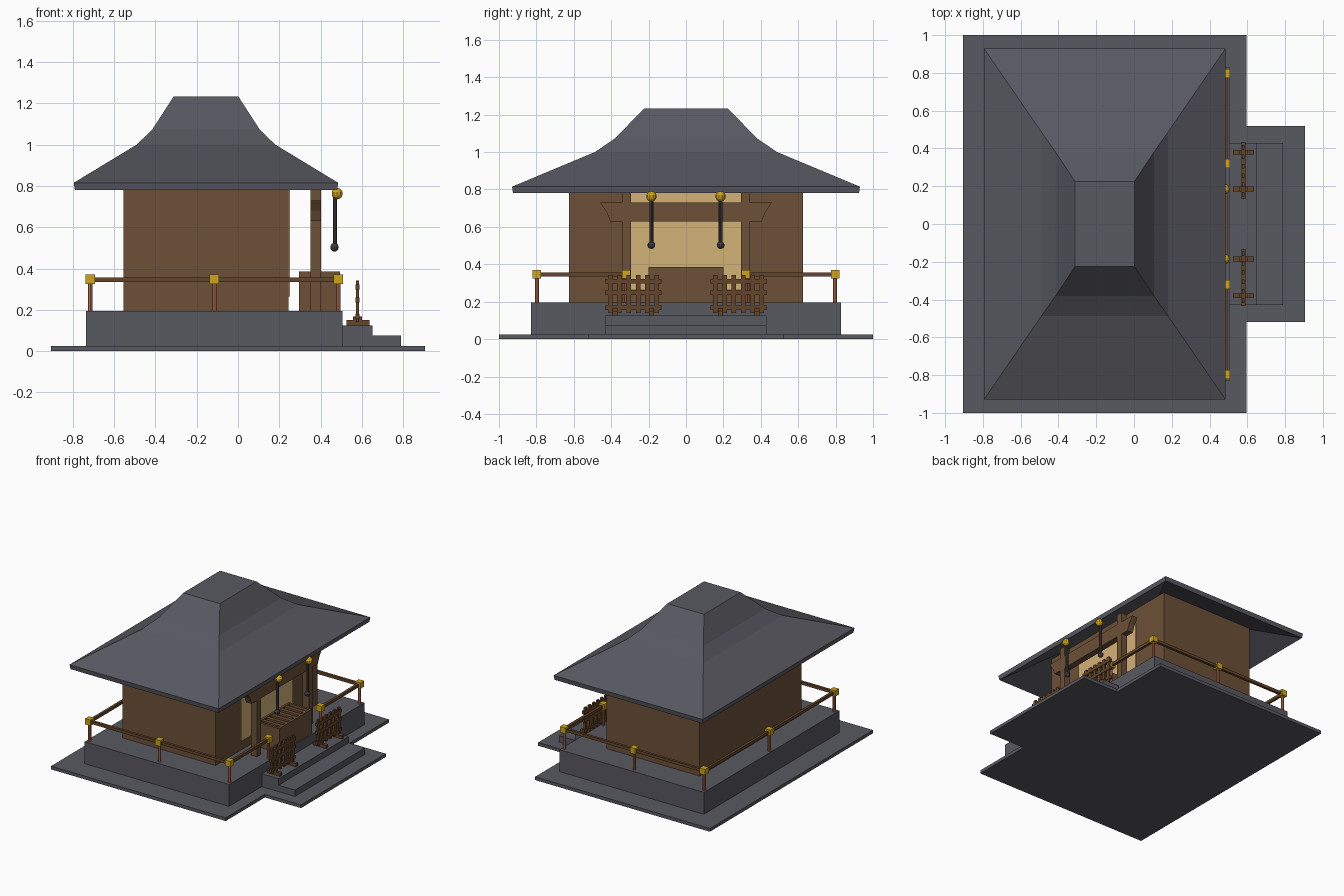
import bpy, bmesh, math
from mathutils import Vector

if "Cube" in bpy.data.objects:
    bpy.data.objects.remove(bpy.data.objects["Cube"])


def mat(name, r, g, b):
    m = bpy.data.materials.new(name)
    lin = [((c / 255 + 0.055) / 1.055) ** 2.4 for c in (r, g, b)]
    m.diffuse_color = (*lin, 1)
    m.use_nodes = True
    m.node_tree.nodes["Principled BSDF"].inputs["Base Color"].default_value = m.diffuse_color
    return m


STONE = mat("slate grey", 88, 88, 97)
WALL = mat("wall brown", 108, 80, 55)
WOOD = mat("dark timber", 100, 69, 42)
TAN = mat("paper tan", 212, 178, 122)
COPPER = mat("copper", 190, 110, 75)
GOLD = mat("gold", 207, 164, 30)
ROPE = mat("rope charcoal", 62, 62, 68)


def finish(name, bm, material):
    bmesh.ops.recalc_face_normals(bm, faces=bm.faces)
    me = bpy.data.meshes.new(name)
    bm.to_mesh(me)
    bm.free()
    me.materials.append(material)
    ob = bpy.data.objects.new(name, me)
    bpy.context.collection.objects.link(ob)
    return ob


def box(name, x0, x1, y0, y1, z0, z1, material):
    bm = bmesh.new()
    bmesh.ops.create_cube(bm, size=1)
    for v in bm.verts:
        v.co = Vector((x0 + (v.co.x + .5) * (x1 - x0),
                       y0 + (v.co.y + .5) * (y1 - y0),
                       z0 + (v.co.z + .5) * (z1 - z0)))
    return finish(name, bm, material)


def prism(name, pts, offset, material):
    bm = bmesh.new()
    f = bm.faces.new([bm.verts.new(p) for p in pts])
    r = bmesh.ops.extrude_face_region(bm, geom=[f])
    vs = [e for e in r["geom"] if isinstance(e, bmesh.types.BMVert)]
    bmesh.ops.translate(bm, verts=vs, vec=offset)
    return finish(name, bm, material)


def cylinder(name, x, y, z0, z1, r, material, n=8):
    bm = bmesh.new()
    bmesh.ops.create_cone(bm, cap_ends=True, segments=n, radius1=r, radius2=r, depth=z1 - z0)
    bmesh.ops.translate(bm, verts=bm.verts, vec=(x, y, (z0 + z1) / 2))
    return finish(name, bm, material)


def ball(name, x, y, z, r, material):
    bm = bmesh.new()
    bmesh.ops.create_uvsphere(bm, u_segments=10, v_segments=7, radius=r)
    bmesh.ops.translate(bm, verts=bm.verts, vec=(x, y, z))
    return finish(name, bm, material)


# T-shaped ground slab, platform and steps
slab = [(-.905, -1), (.595, -1), (.595, -.52), (.905, -.52),
        (.905, .52), (.595, .52), (.595, 1), (-.905, 1)]
prism("ground_slab", [(x, y, 0) for x, y in slab], (0, 0, .025), STONE)
box("platform", -.735, .505, -.83, .83, .025, .195, STONE)
box("upper_step", .505, .65, -.43, .43, .025, .125, STONE)
box("lower_step", .65, .79, -.43, .43, .025, .075, STONE)

# Hall with a paper screen on its entrance wall
box("hall_walls", -.555, .245, -.625, .625, .195, .905, WALL)
box("paper_screen", .245, .251, -.317, .317, .265, .785, TAN)

# Hollow curved hip roof: lower rings, then outer rings (half x, half y, z)
rings = [(.335, .487, .96), (.635, .925, .78), (.64, .93, .815),
         (.335, .487, 1.0), (.26, .38, 1.073), (.157, .225, 1.232)]
bm = bmesh.new()
loops = [[bm.verts.new((-.155 + sx * hx, sy * hy, z))
          for sx, sy in ((-1, -1), (1, -1), (1, 1), (-1, 1))] for hx, hy, z in rings]
for a, b in zip(loops, loops[1:]):
    for i in range(4):
        j = (i + 1) % 4
        bm.faces.new((a[i], a[j], b[j], b[i]))
bm.faces.new(loops[0])
bm.faces.new(loops[-1])
finish("roof", bm, STONE)

# Entrance frame: two posts and a beam with upswept ends
for s in (-1, 1):
    box("entrance_post", .35, .403, s * .317 - .024, s * .317 + .024, .195, .805, WALL)
half = [(.46, .73), (.425, .68), (.405, .63)]
beam = half + [(-y, z) for y, z in reversed(half)]
prism("entrance_beam", [(.352, y, z) for y, z in beam], (.049, 0, 0), WALL)

# Offering box with slatted top
X0, X1, T = .295, .495, .018
box("offering_box_core", X0 + T, X1 - T, -.2 + T, .2 - T, .195, .345, WOOD)
for s in (-1, 1):
    y = s * (.2 - T / 2)
    box("offering_box_end", X0, X1, y - T / 2, y + T / 2, .195, .385, WALL)
for x in (X0, X1 - T):
    box("offering_box_side", x, x + T, -.2 + T, .2 - T, .195, .385, WALL)
for i in range(6):
    y = -.14 + i * .056
    box("offering_box_slat", X0 + T, X1 - T, y - .015, y + .015, .36, .381, WALL)

# Bells with hanging ropes
for s in (-1, 1):
    y = s * .185
    ball("bell", .48, y, .763, .028, GOLD)
    cylinder("bell_rope", .469, y, .5, .75, .01, ROPE)
    ball("rope_knot", .467, y, .503, .021, ROPE)

# Railing: copper posts, gold caps, timber rails
BX, FX, RY = -.715, .485, .797
posts = [(x, s * RY) for x in (BX, -.115, FX) for s in (-1, 1)]
posts += [(BX, 0), (FX, -.32), (FX, .32)]
for x, y in posts:
    cylinder("railing_post", x, y, .195, .335, .011, COPPER)
    box("post_cap", x - .023, x + .023, y - .023, y + .023, .325, .37, GOLD)
R = .010
for s in (-1, 1):
    box("side_rail", BX, FX, s * RY - R, s * RY + R, .335, .357, WOOD)
    y0, y1 = sorted((s * .32, s * RY))
    box("entrance_rail", FX - R, FX + R, y0, y1, .335, .357, WOOD)
box("back_rail", BX - R, BX + R, -RY, RY, .335, .357, WOOD)

# Standing picket fences on the upper step
for s in (-1, 1):
    for i in range(6):
        y = s * (.157 + i * .0498)
        box("fence_picket", .572, .586, y - .012, y + .012, .14, .343, WOOD)
    y0, y1 = sorted((s * .132, s * .433))
    for z in (.168, .247, .31):
        box("fence_rail", .569, .589, y0, y1, z - .012, z + .012, WOOD)
    for c in (.185, .38):
        y = s * c
        box("fence_foot", .525, .636, y - .013, y + .013, .125, .15, WOOD)
        box("fence_foot_block", .557, .601, y - .013, y + .013, .15, .167, WOOD)
